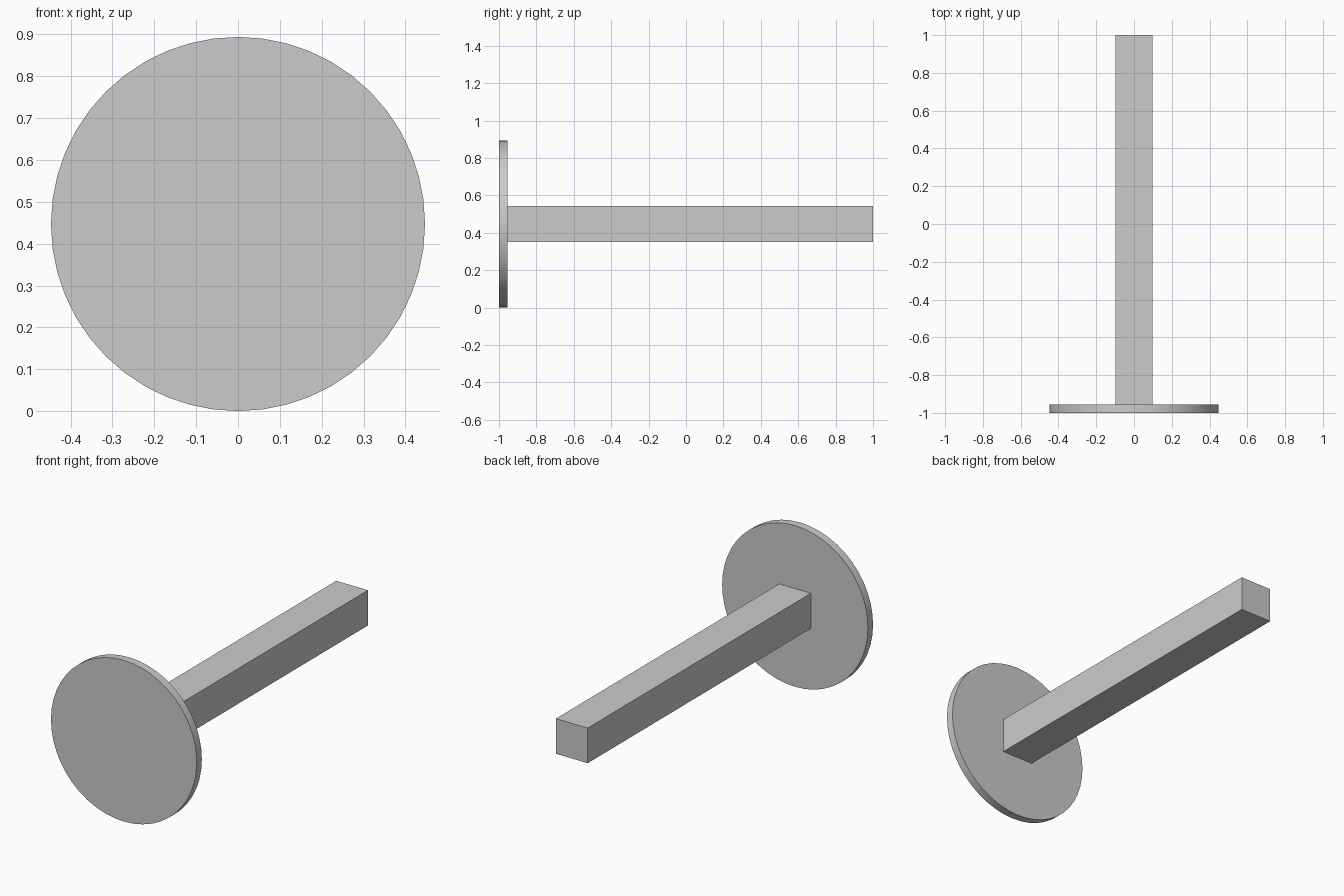
import bpy
import math

cube = bpy.data.objects.get("Cube")
if cube:
    bpy.data.objects.remove(cube, do_unlink=True)

RADIUS = 0.447
DISC_BACK = -0.955
BAR = 0.195

grey = bpy.data.materials.new("light_grey")
grey.use_nodes = True
colour = (0.6, 0.6, 0.6, 1)
grey.diffuse_color = colour
grey.node_tree.nodes["Principled BSDF"].inputs["Base Color"].default_value = colour


def finish(name):
    obj = bpy.context.object
    obj.name = name
    obj.data.materials.append(grey)
    bpy.ops.object.transform_apply(location=False, rotation=True, scale=True)
    return obj


# Round plate facing the front
bpy.ops.mesh.primitive_cylinder_add(
    vertices=48, radius=RADIUS, depth=DISC_BACK + 1,
    location=(0, (DISC_BACK - 1) / 2, RADIUS), rotation=(math.pi / 2, 0, 0))
finish("round_plate")
bpy.ops.object.shade_smooth_by_angle(angle=math.radians(30))

# Square bar running back from the plate centre
bpy.ops.mesh.primitive_cube_add(size=1, location=(0, (1 + DISC_BACK) / 2, RADIUS))
bpy.context.object.scale = (BAR, 1 - DISC_BACK, BAR)
finish("square_bar")
